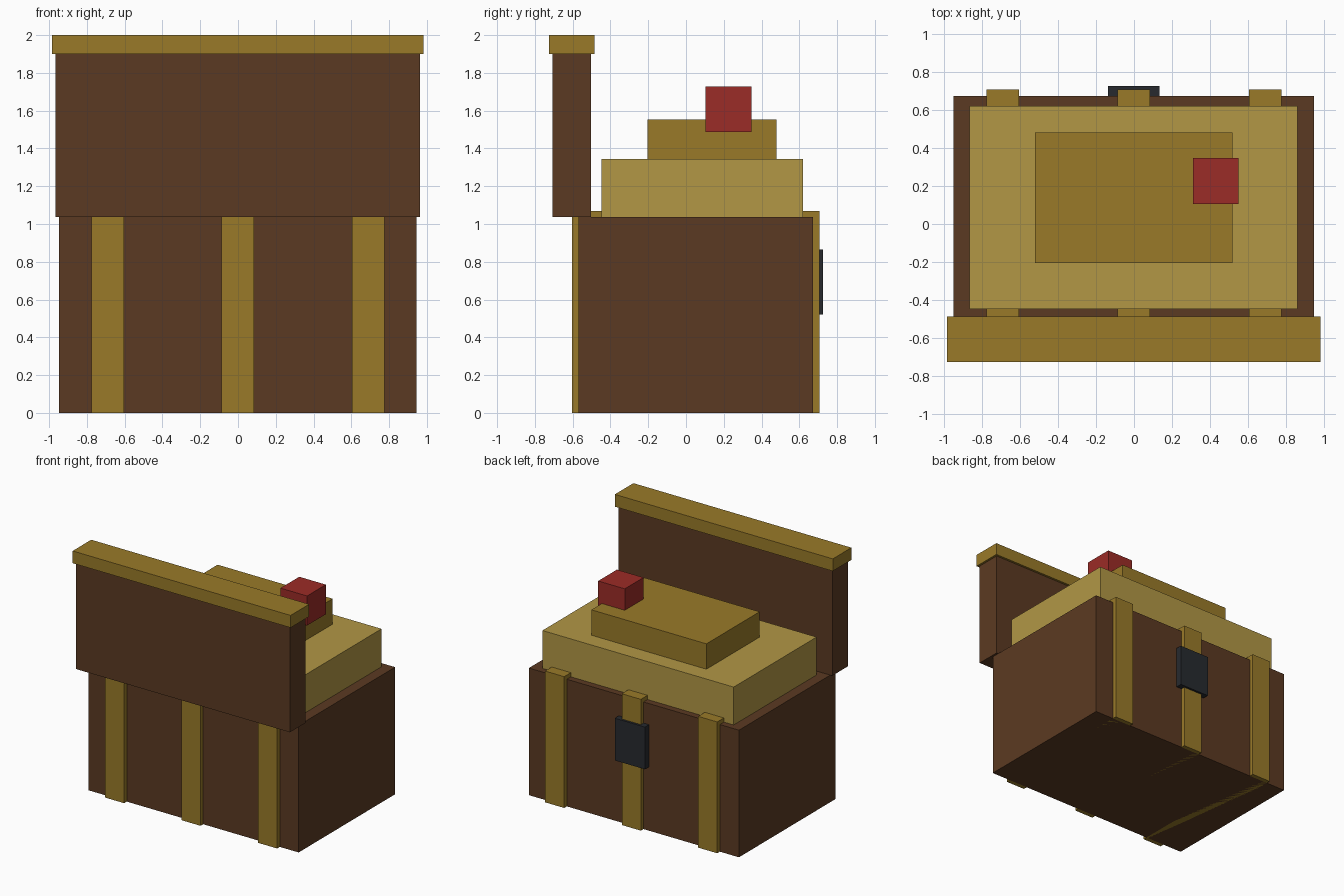
import bpy

if "Cube" in bpy.data.objects:
    bpy.data.objects.remove(bpy.data.objects["Cube"])


def material(name, rgb):
    m = bpy.data.materials.new(name)
    m.diffuse_color = (*rgb, 1)
    m.use_nodes = True
    m.node_tree.nodes["Principled BSDF"].inputs["Base Color"].default_value = m.diffuse_color
    return m


WOOD = material("wood", (0.105, 0.042, 0.016))
BRASS = material("brass", (0.32, 0.195, 0.022))
GOLD = material("gold", (0.445, 0.31, 0.06))
RED = material("red", (0.33, 0.025, 0.02))
IRON = material("iron", (0.02, 0.023, 0.028))


def box(name, x, y, z, mat):
    """Box from (min, max) ranges on each axis."""
    ranges = (x, y, z)
    bpy.ops.mesh.primitive_cube_add(size=1, location=[(a + b) / 2 for a, b in ranges])
    ob = bpy.context.object
    ob.name = name
    ob.scale = [b - a for a, b in ranges]
    bpy.ops.object.transform_apply(location=False, rotation=False, scale=True)
    ob.data.materials.append(mat)
    return ob


# Chest body and its three wrap-around straps
box("chest_body", (-0.948, 0.946), (-0.57, 0.672), (0, 1.036), WOOD)
for side, cx in (("left", -0.69), ("middle", -0.001), ("right", 0.69)):
    box(f"{side}_strap", (cx - 0.086, cx + 0.086), (-0.604, 0.706), (0, 1.07), BRASS)

# Lock plate
box("lock_plate", (-0.137, 0.135), (0.66, 0.724), (0.52, 0.864), IRON)

# Open lid standing upright, with its trim
box("open_lid", (-0.967, 0.963), (-0.707, -0.503), (1.036, 1.9), WOOD)
box("lid_trim", (-0.984, 0.981), (-0.724, -0.485), (1.9, 2.0), BRASS)

# Stepped treasure heap and gem
box("treasure_lower", (-0.864, 0.86), (-0.448, 0.62), (1.0, 1.345), GOLD)
box("treasure_upper", (-0.52, 0.517), (-0.205, 0.48), (1.3, 1.552), BRASS)
box("gem", (0.31, 0.55), (0.104, 0.346), (1.486, 1.727), RED)
